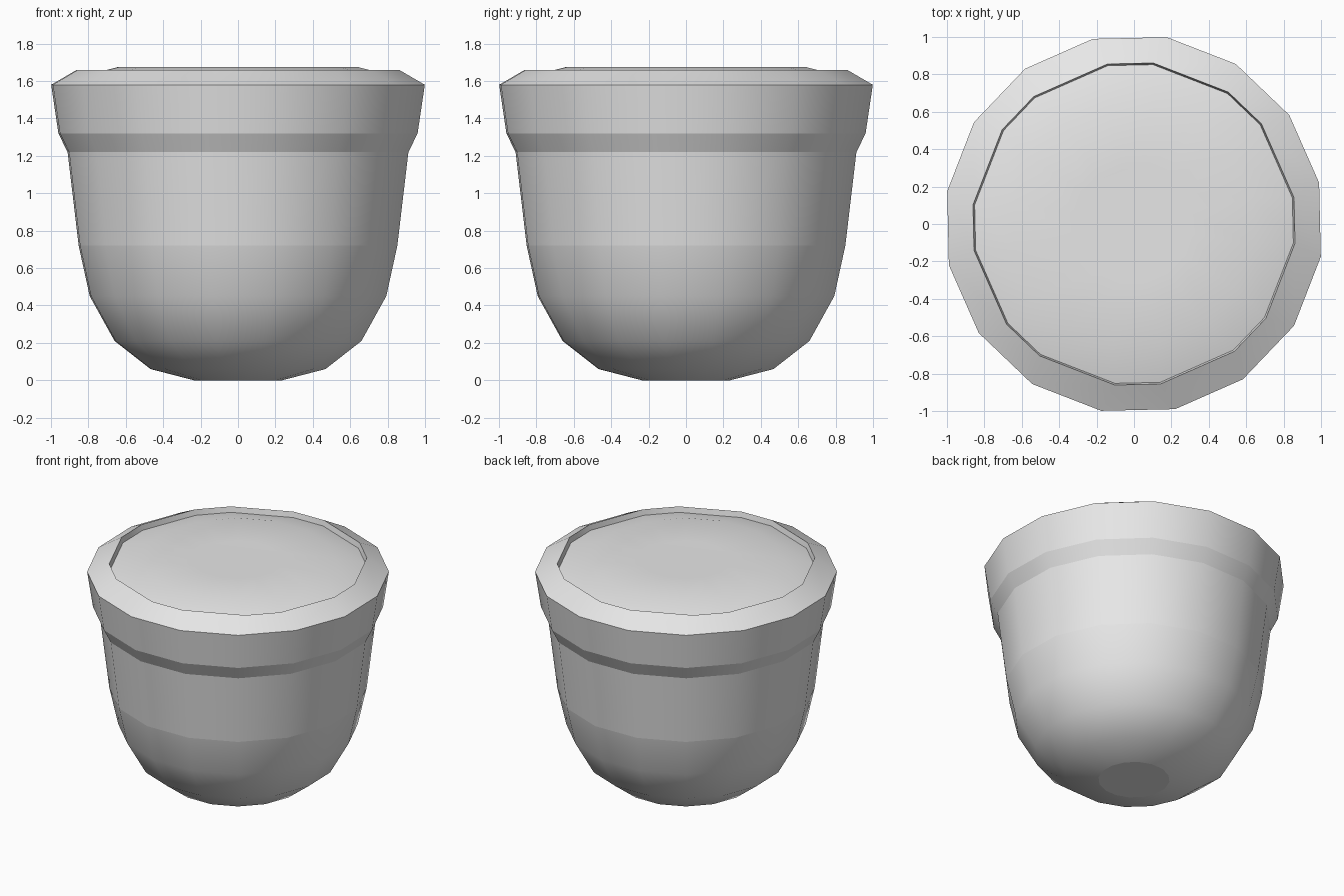
import bpy
import bmesh
from math import cos, sin, radians

cube = bpy.data.objects.get("Cube")
if cube:
    bpy.data.objects.remove(cube, do_unlink=True)

grey = bpy.data.materials.new("light grey")
grey.use_nodes = True
grey.diffuse_color = (0.8, 0.8, 0.8, 1)
grey.node_tree.nodes["Principled BSDF"].inputs["Base Color"].default_value = (0.8, 0.8, 0.8, 1)

EVEN, PAIRED = 11.25, 8.1   # half angle between the two points of each pair


def lathe(name, profile, cap_first=False, cap_last=False):
    """Sixteen-sided turned part; profile rows are radius, height, half angle, crisp edge."""
    bm = bmesh.new()
    rings = []
    for r, z, half, _ in profile:
        angles = [radians(1.3 + 45 * k + s * half) for k in range(8) for s in (-1, 1)]
        rings.append([bm.verts.new((r * cos(a), r * sin(a), z)) for a in angles])
    for low, high in zip(rings, rings[1:]):
        for i in range(16):
            j = (i + 1) % 16
            bm.faces.new((low[i], low[j], high[j], high[i]))
    if cap_first:
        bm.faces.new(rings[0][::-1])
    if cap_last:
        bm.faces.new(rings[-1])
    for f in bm.faces:
        f.smooth = True
    # Crisp edges only around the chosen rings
    for ring, row in zip(rings, profile):
        if row[3]:
            for i in range(16):
                bm.edges.get((ring[i], ring[(i + 1) % 16])).smooth = False
    mesh = bpy.data.meshes.new(name)
    bm.to_mesh(mesh)
    bm.free()
    mesh.materials.append(grey)
    obj = bpy.data.objects.new(name, mesh)
    bpy.context.collection.objects.link(obj)
    return obj


# Pot: rounded base, tapering wall, flared collar, sloped lip and short inner wall
lathe("pot", [
    (0.24, 0.0, EVEN, True),
    (0.475, 0.06, EVEN, False),
    (0.67, 0.21, EVEN, False),
    (0.805, 0.45, EVEN, False),
    (0.865, 0.72, EVEN, True),
    (0.925, 1.22, EVEN, True),
    (0.975, 1.32, EVEN, True),
    (1.014, 1.58, EVEN, True),
    (0.867, 1.66, PAIRED, True),
    (0.855, 1.6, PAIRED, False),
], cap_first=True)

# Soil: low mound sitting just inside the lip
lathe("soil", [
    (0.858, 1.62, PAIRED, False),
    (0.65, 1.675, EVEN, False),
    (0.3, 1.672, EVEN, False),
], cap_last=True)
